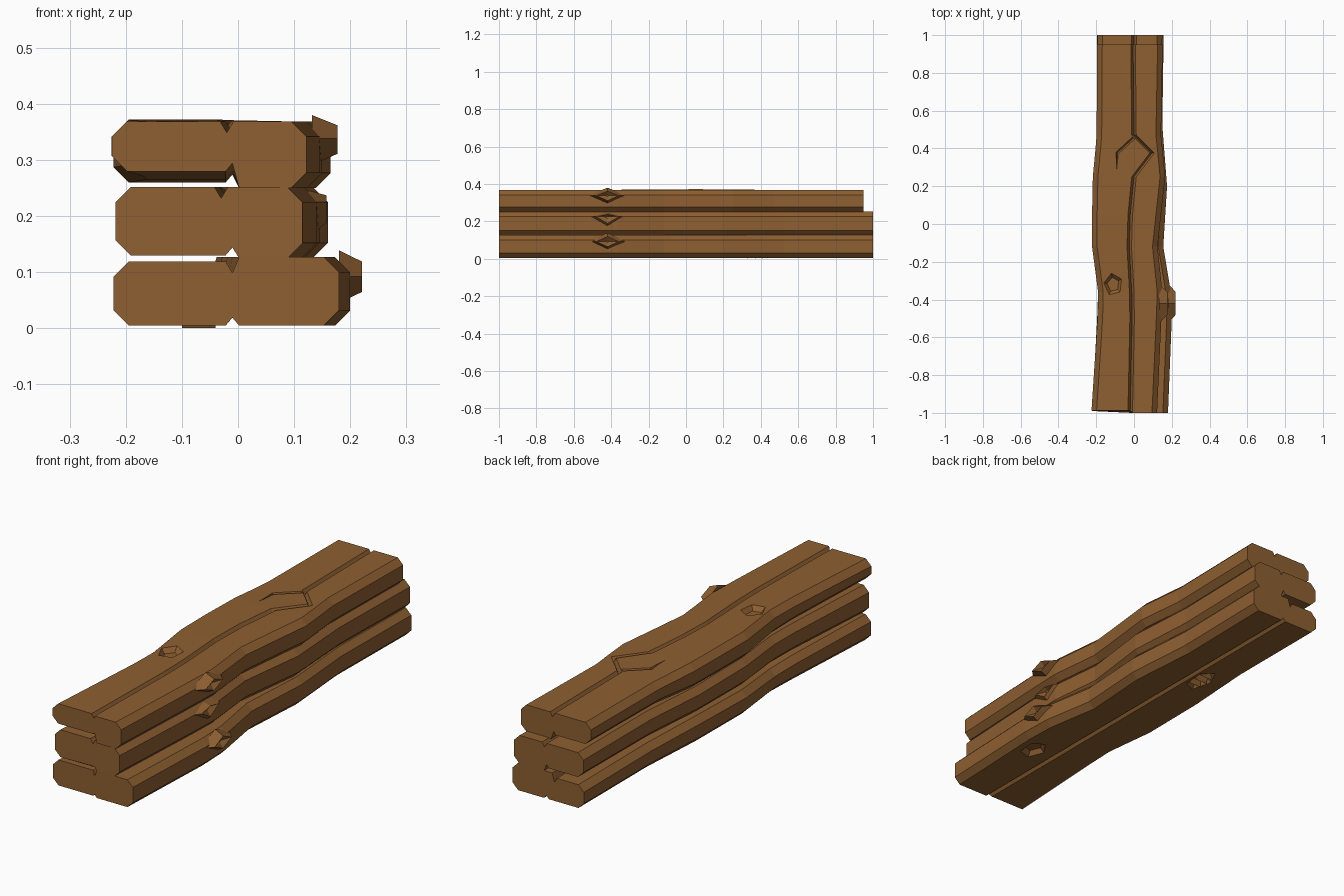
import bpy, bmesh, math
from mathutils import Vector

if "Cube" in bpy.data.objects:
    bpy.data.objects.remove(bpy.data.objects["Cube"])

wood = bpy.data.materials.new("brown wood")
wood.diffuse_color = (0.27, 0.115, 0.031, 1)
wood.use_nodes = True
wood.node_tree.nodes["Principled BSDF"].inputs["Base Color"].default_value = wood.diffuse_color


def make(name, bm, hidden=False):
    bmesh.ops.recalc_face_normals(bm, faces=bm.faces)
    me = bpy.data.meshes.new(name)
    bm.to_mesh(me)
    bm.free()
    me.materials.append(wood)
    ob = bpy.data.objects.new(name, me)
    bpy.context.collection.objects.link(ob)
    ob.hide_render = hidden
    return ob


def skin(bm, rings, cap0=True, cap1=True):
    rows = [[bm.verts.new(p) for p in r] for r in rings]
    n = len(rows[0])
    for a, b in zip(rows, rows[1:]):
        for i in range(n):
            j = (i + 1) % n
            bm.faces.new((a[i], a[j], b[j], b[i]))
    if cap0:
        bm.faces.new(rows[0][::-1])
    if cap1:
        bm.faces.new(rows[-1])


def plank(name, z0, z1, stations, skew):
    """stations: y, left, right, top groove x, left underside lift, left top drop"""
    rings = []
    for k, (y, l, r, g, lift, drop) in enumerate(stations):
        c, w, d, b = 0.027, 0.012, 0.02, -0.01
        zb, zt = z0 + lift, z1 - drop
        prof = [(l + c, zb), (b - w, zb), (b, z0 + 0.014 + lift), (b + w, z0),
                (r - c, z0), (r, z0 + c), (r, z1 - c), (r - c, z1),
                (g + w, z1), (g, z1 - d - drop), (g - w, zt), (l + c, zt),
                (l, zt - c), (l, zb + c)]
        rings.append([(x, y + (skew if k == 0 and x < b - w / 2 else 0), z)
                      for x, z in prof])
    bm = bmesh.new()
    skin(bm, rings)
    return make(name, bm)


# three wavy stacked planks
bottom = plank("bottom_plank", 0.005, 0.127, [
    (-1, -0.222, 0.18, -0.01, 0, 0.008), (-0.5, -0.195, 0.2, -0.01, 0, 0.015),
    (-0.36, -0.19, 0.195, -0.01, 0, 0.02), (-0.12, -0.218, 0.155, -0.02, 0, 0.015),
    (0.2, -0.215, 0.175, -0.03, 0, 0.01), (0.52, -0.195, 0.15, -0.04, 0, 0.015),
    (1, -0.195, 0.157, -0.05, 0, 0.018)], 0.01)
middle = plank("middle_plank", 0.125, 0.252, [
    (-1, -0.218, 0.115, -0.03, 0.005, 0), (-0.5, -0.192, 0.14, -0.02, 0.01, 0),
    (-0.36, -0.19, 0.145, -0.02, 0.01, 0), (-0.12, -0.215, 0.12, -0.02, 0.01, 0),
    (0.2, -0.212, 0.16, -0.01, 0.01, 0.005), (0.52, -0.193, 0.14, 0, 0.015, 0),
    (1, -0.193, 0.15, 0, 0.018, 0)], 0.018)
top = plank("top_plank", 0.25, 0.369, [
    (-1, -0.225, 0.122, -0.02, 0.03, 0), (-0.5, -0.193, 0.145, -0.01, 0.02, 0),
    (-0.36, -0.19, 0.15, -0.012, 0.015, 0), (-0.12, -0.222, 0.125, -0.025, 0.01, -0.002),
    (0.05, -0.222, 0.143, -0.02, 0.01, -0.003), (0.25, -0.218, 0.165, 0.0, 0.01, -0.002),
    (0.375, -0.206, 0.153, 0.095, 0.015, 0), (0.47, -0.198, 0.143, 0.0, 0.02, 0),
    (0.95, -0.195, 0.152, -0.005, 0.022, 0)], 0.012)


def cut(ob, name, rings):
    bm = bmesh.new()
    skin(bm, rings)
    cutter = make(name, bm, True)
    m = ob.modifiers.new("cut", 'BOOLEAN')
    m.operation, m.solver, m.object = 'DIFFERENCE', 'EXACT', cutter
    bpy.context.view_layer.objects.active = ob
    bpy.ops.object.modifier_apply(modifier=m.name)
    bpy.data.objects.remove(cutter)


def pit(ob, x, y, z, side, rx, ry):
    # tapered five sided knot hole; side = +1 for a top face, -1 for underneath
    def ring(s, dz):
        return [(x + s * rx * math.cos(a), y + s * ry * math.sin(a), z + side * dz)
                for a in (math.tau * i / 5 + 0.5 for i in range(5))]
    cut(ob, "pit_cutter", [ring(0.65, -0.02), ring(1.25, 0.015)])


# knot holes above and below
pit(top, -0.11, -0.32, 0.369, 1, 0.05, 0.06)
pit(bottom, 0.1, -0.56, 0.005, -1, 0.05, 0.07)
pit(bottom, -0.07, 0.37, 0.005, -1, 0.045, 0.09)

# left branch of the top crack that curls around the eye of the grain
path = [(-0.003, 0.455, 0.014), (-0.09, 0.375, 0.013), (-0.093, 0.285, 0.002)]
cut(top, "crack_cutter", [[(x - w, y + w * 0.7, 0.39), (x + w, y - w * 0.7, 0.39),
                           (x, y, 0.369 - w * 1.5)] for x, y, w in path])


def side_knot(name, x, z, up, down, out):
    # diamond collar around a sunken centre on the right side
    def ring(s, px):
        return [(px, -0.42 + 0.1 * s, z), (px, -0.42, z + up * s),
                (px, -0.42 - 0.1 * s, z), (px, -0.42, z - down * s)]
    bm = bmesh.new()
    skin(bm, [ring(1.05, x - 0.015), ring(0.6, x + out), ring(0.1, x + out - 0.018)])
    make(name, bm)


side_knot("bottom_side_knot", 0.195, 0.092, 0.045, 0.045, 0.026)
side_knot("middle_side_knot", 0.14, 0.225, 0.02, 0.06, 0.018)
side_knot("top_side_knot", 0.147, 0.338, 0.04, 0.045, 0.03)

# raised splinters inside the hole underneath
for i in range(3):
    y = 0.33 + 0.04 * i
    bm = bmesh.new()
    skin(bm, [[(x, y - 0.012, 0.024), (x, y + 0.012, 0.024), (x, y, 0.001)]
              for x in (-0.1, -0.04)])
    make("splinter_%d" % (i + 1), bm)
